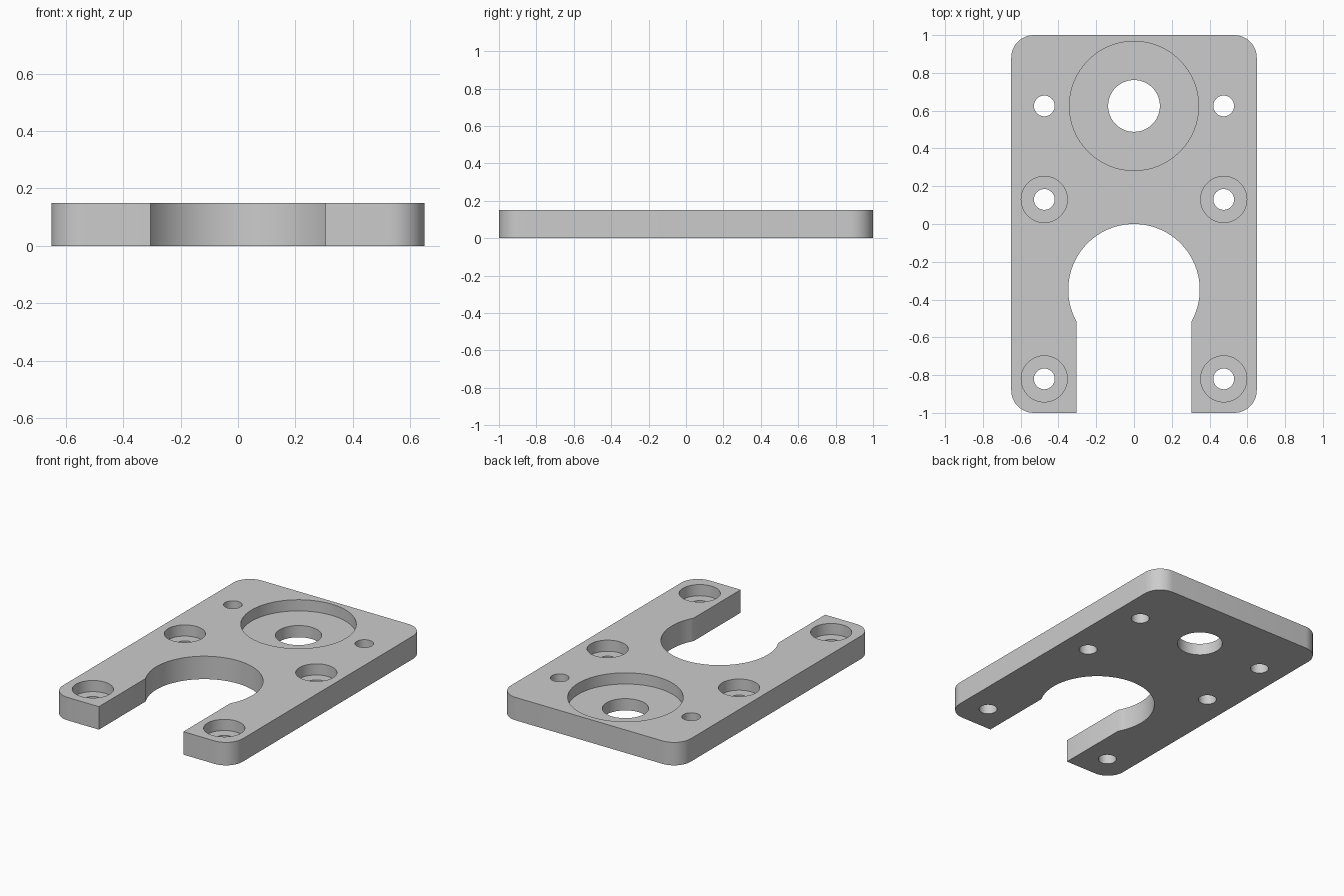
import bpy
import bmesh
from math import radians, sin, cos, acos, pi

cube = bpy.data.objects.get("Cube")
if cube:
    bpy.data.objects.remove(cube, do_unlink=True)

THICK = 0.15
HALF_W, HALF_L = 0.65, 1.0
CORNER = 0.12
NOTCH_R, SLOT_X = 0.348, 0.305
POCKET_Z = 0.077

# Plain grey metal
metal = bpy.data.materials.new("grey_metal")
metal.use_nodes = True
GREY = (0.6, 0.6, 0.6, 1)
metal.diffuse_color = GREY
metal.node_tree.nodes["Principled BSDF"].inputs["Base Color"].default_value = GREY


def arc(cx, cy, r, start, end, steps):
    return [(cx + r * cos(start + (end - start) * i / steps),
             cy + r * sin(start + (end - start) * i / steps)) for i in range(steps + 1)]


# Half of the fork-shaped outline, from the notch top around to the back
notch_y = -NOTCH_R
slot_angle = -acos(SLOT_X / NOTCH_R)
half = arc(0, notch_y, NOTCH_R, pi / 2, slot_angle, 28)
half.append((SLOT_X, -HALF_L))
half += arc(HALF_W - CORNER, CORNER - HALF_L, CORNER, -pi / 2, 0, 12)
half += arc(HALF_W - CORNER, HALF_L - CORNER, CORNER, 0, pi / 2, 12)
outline = half + [(-x, y) for x, y in reversed(half[1:])]

# Plate extruded from the outline
bm = bmesh.new()
base = bm.faces.new([bm.verts.new((x, y, 0)) for x, y in outline])
top = bmesh.ops.extrude_face_region(bm, geom=[base])["geom"]
bmesh.ops.translate(bm, vec=(0, 0, THICK),
                    verts=[v for v in top if isinstance(v, bmesh.types.BMVert)])
bmesh.ops.recalc_face_normals(bm, faces=bm.faces)
mesh = bpy.data.meshes.new("mounting_plate")
bm.to_mesh(mesh)
bm.free()
mesh.materials.append(metal)
plate = bpy.data.objects.new("mounting_plate", mesh)
bpy.context.collection.objects.link(plate)


def drill(name, x, y, r, floor=-0.1):
    """Cut a round hole from the top down to the floor height."""
    depth = THICK + 0.1 - floor
    bpy.ops.mesh.primitive_cylinder_add(vertices=64, radius=r, depth=depth,
                                        location=(x, y, floor + depth / 2))
    cutter = bpy.context.object
    cutter.name = name
    cutter.hide_render = True
    cutter.data.materials.append(metal)
    bpy.context.view_layer.objects.active = plate
    mod = plate.modifiers.new(name, "BOOLEAN")
    mod.operation, mod.solver, mod.object = "DIFFERENCE", "EXACT", cutter
    bpy.ops.object.modifier_apply(modifier=name)
    bpy.data.objects.remove(cutter, do_unlink=True)


# Central pocket with its through hole
PIVOT_Y = 0.625
drill("centre_pocket", 0, PIVOT_Y, 0.342, POCKET_Z)
drill("centre_hole", 0, PIVOT_Y, 0.137)

# Screw holes on both sides; the four nearer the fork are counterbored
for side in (-1, 1):
    x = side * 0.475
    drill("side_hole", x, PIVOT_Y, 0.055)
    for y in (0.13, -0.82):
        drill("counterbore", x, y, 0.122, POCKET_Z)
        drill("screw_hole", x, y, 0.055)

# Smooth the round walls and keep the rims sharp
bpy.ops.object.select_all(action="DESELECT")
plate.select_set(True)
bpy.context.view_layer.objects.active = plate
bpy.ops.object.shade_smooth_by_angle(angle=radians(30))
